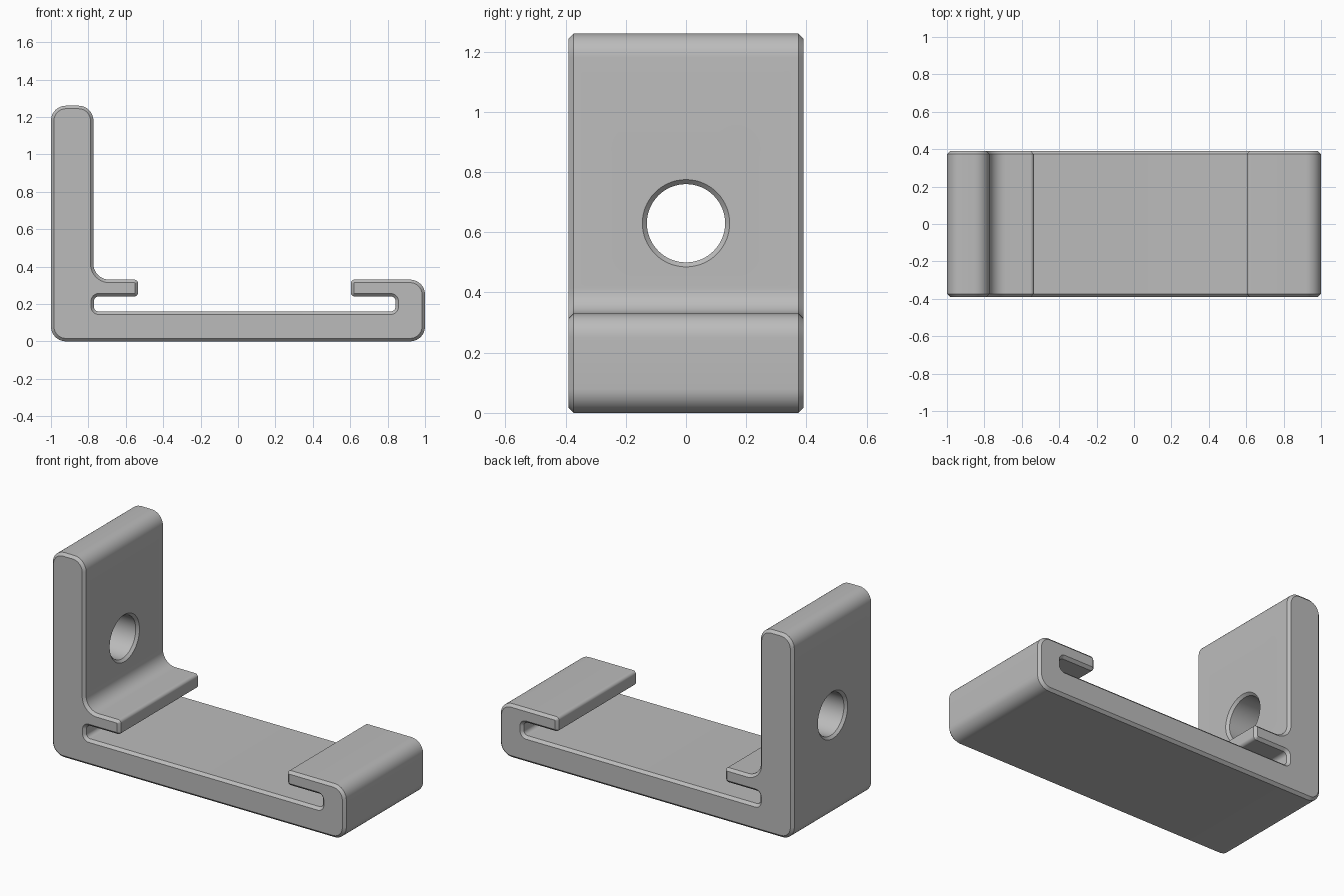
import bpy, bmesh, math
from mathutils import Vector

if "Cube" in bpy.data.objects:
    bpy.data.objects.remove(bpy.data.objects["Cube"])

HALF_DEPTH = 0.39
CHAMFER = 0.016
SEGMENTS = 10

grey = bpy.data.materials.new("plain grey")
grey.use_nodes = True
colour = (0.5, 0.5, 0.5, 1)
grey.diffuse_color = colour
grey.node_tree.nodes["Principled BSDF"].inputs["Base Color"].default_value = colour

# Side profile, counter-clockwise: x, z, corner radius
PROFILE = [
    (-1, 0, .08), (1, 0, .08), (1, .33, .08),
    (.603, .33, .02), (.603, .24, .02),
    (.842, .24, .025), (.842, .16, .025), (-.77, .16, .025), (-.77, .24, .025),
    (-.535, .24, .02), (-.535, .33, .02),
    (-.773, .33, .085), (-.773, 1.26, .08), (-1, 1.26, .08),
]


def rounded_outline(inset):
    """Right-angled profile moved inward, with every corner turned into an arc."""
    points = []
    for i, (x, z, radius) in enumerate(PROFILE):
        corner = Vector((x, z))
        before = (corner - Vector(PROFILE[i - 1][:2])).normalized()
        after = (Vector(PROFILE[(i + 1) % len(PROFILE)][:2]) - corner).normalized()
        turn = 1 if before.x * after.y - before.y * after.x > 0 else -1
        # The arc centre stays put; only the radius changes with the inset
        centre = corner + (after - before) * radius
        r = radius - turn * inset
        for s in range(SEGMENTS + 1):
            a = s / SEGMENTS * math.pi / 2
            points.append(centre + (before * math.sin(a) - after * math.cos(a)) * r)
    return points


def loft(name, rings):
    """Skin a list of equal closed rings and cap both ends."""
    bm = bmesh.new()
    loops = [[bm.verts.new(p) for p in ring] for ring in rings]
    for a, b in zip(loops, loops[1:]):
        for i in range(len(a)):
            j = (i + 1) % len(a)
            bm.faces.new((a[i], a[j], b[j], b[i]))
    bm.faces.new(loops[0])
    bm.faces.new(loops[-1])
    bmesh.ops.recalc_face_normals(bm, faces=bm.faces)
    mesh = bpy.data.meshes.new(name)
    bm.to_mesh(mesh)
    bm.free()
    obj = bpy.data.objects.new(name, mesh)
    bpy.context.collection.objects.link(obj)
    obj.data.materials.append(grey)
    return obj


# Bracket body with chamfered front and back edges
stations = [(-HALF_DEPTH, CHAMFER), (-HALF_DEPTH + CHAMFER, 0),
            (HALF_DEPTH - CHAMFER, 0), (HALF_DEPTH, CHAMFER)]
bracket = loft("bracket_body", [
    [(p.x, y, p.y) for p in rounded_outline(inset)] for y, inset in stations])

# Round hole through the upright, countersunk on both sides
hole_profile = [(-1.01, .155), (-.985, .13), (-.788, .13), (-.763, .155)]
angles = [2 * math.pi * i / 64 for i in range(64)]
cutter = loft("hole_cutter", [
    [(x, r * math.cos(a), .63 + r * math.sin(a)) for a in angles] for x, r in hole_profile])
cutter.hide_render = True

cut = bracket.modifiers.new("hole", 'BOOLEAN')
cut.operation = 'DIFFERENCE'
cut.solver = 'EXACT'
cut.object = cutter
bpy.ops.object.select_all(action='DESELECT')
bracket.select_set(True)
bpy.context.view_layer.objects.active = bracket
bpy.ops.object.modifier_apply(modifier=cut.name)
bpy.data.objects.remove(cutter)

bpy.ops.object.shade_smooth_by_angle(angle=math.radians(30))
